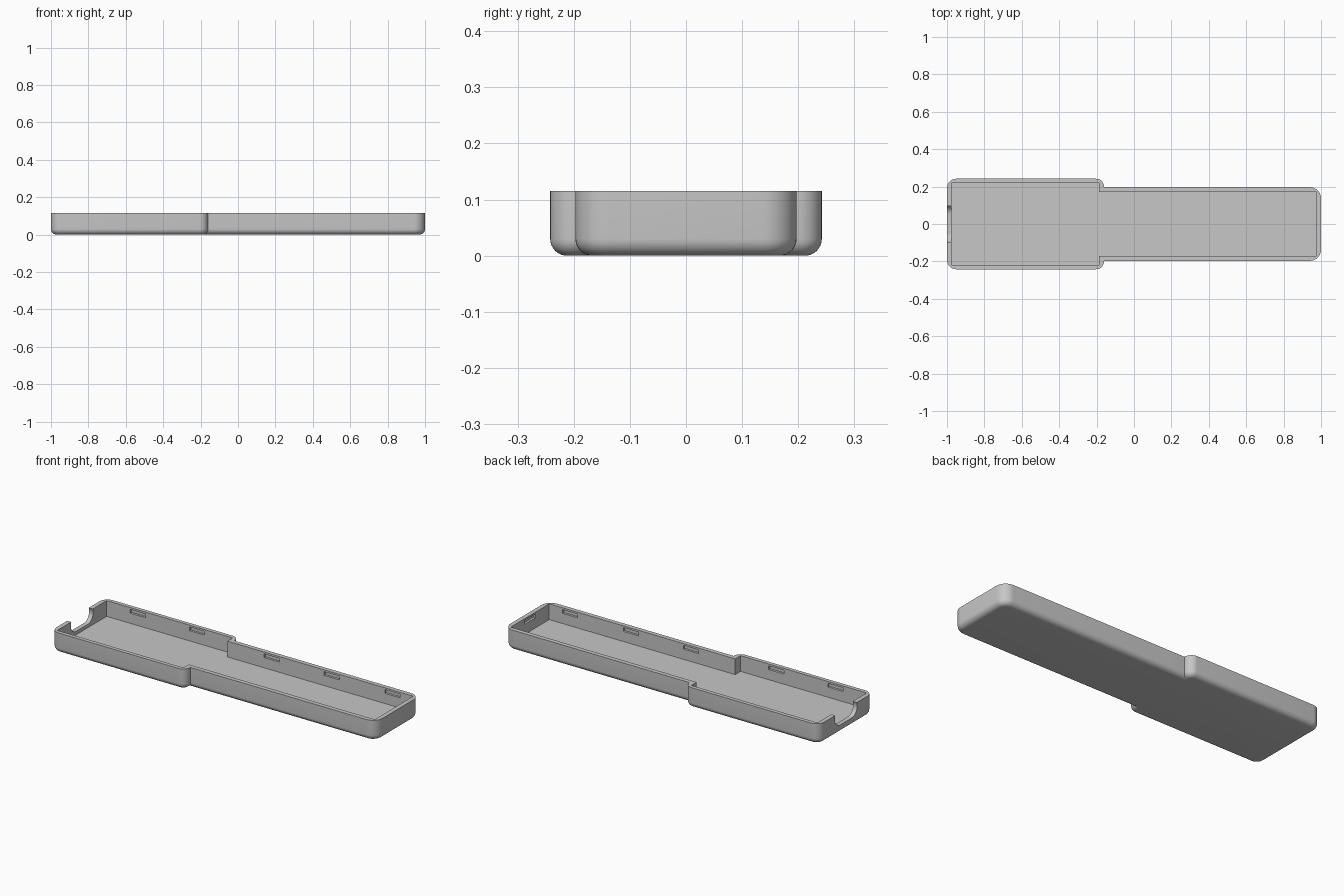
import bpy, bmesh
from math import sin, cos, pi

cube = bpy.data.objects.get("Cube")
if cube:
    bpy.data.objects.remove(cube, do_unlink=True)

HEIGHT, FLOOR, FILLET = 0.115, 0.026, 0.03
WIDE, NARROW, STEP = 0.242, 0.197, -0.16

grey = bpy.data.materials.new("plain_grey")
grey.use_nodes = True
grey.diffuse_color = (0.57, 0.57, 0.57, 1)
grey.node_tree.nodes["Principled BSDF"].inputs["Base Color"].default_value = (0.57, 0.57, 0.57, 1)


def arc(cx, cy, r, start, end, n=10):
    return [(cx + r * cos(start + (end - start) * i / n),
             cy + r * sin(start + (end - start) * i / n)) for i in range(n + 1)]


def outline(d):
    """Stepped, rounded plan of the tray, moved inward by d."""
    r_end, r_mid, r_tip = 0.05, 0.043, 0.06
    half = arc(1 - r_tip, NARROW - r_tip, r_tip - d, 0, pi / 2)
    half.append((STEP - d, NARROW - d))
    half += arc(STEP - r_mid, WIDE - r_mid, r_mid - d, 0, pi / 2)
    half += arc(-1 + r_end, WIDE - r_end, r_end - d, pi / 2, pi)
    return half + [(x, -y) for x, y in reversed(half)]


def loft(name, rings):
    """Closed solid through rings that have equal point counts."""
    bm = bmesh.new()
    loops = [[bm.verts.new(p) for p in ring] for ring in rings]
    for a, b in zip(loops, loops[1:]):
        for i in range(len(a)):
            j = (i + 1) % len(a)
            bm.faces.new((a[i], a[j], b[j], b[i]))
    bm.faces.new(loops[0][::-1])
    bm.faces.new(loops[-1])
    bmesh.ops.recalc_face_normals(bm, faces=bm.faces)
    return finish(name, bm)


def finish(name, bm):
    mesh = bpy.data.meshes.new(name)
    bm.to_mesh(mesh)
    bm.free()
    mesh.materials.append(grey)
    obj = bpy.data.objects.new(name, mesh)
    bpy.context.collection.objects.link(obj)
    return obj


def cut(target, cutter):
    cutter.hide_render = True
    mod = target.modifiers.new("cut", 'BOOLEAN')
    mod.operation, mod.solver, mod.object = 'DIFFERENCE', 'EXACT', cutter
    bpy.context.view_layer.objects.active = target
    bpy.ops.object.modifier_apply(modifier=mod.name)
    bpy.data.objects.remove(cutter, do_unlink=True)


# Outer shell with a rounded bottom edge
rings = []
for i in range(9):
    a = i / 8 * pi / 2
    d, z = FILLET * (1 - sin(a)), FILLET * (1 - cos(a))
    rings.append([(x, y, z) for x, y in outline(d)])
rings.append([(x, y, HEIGHT) for x, y in outline(0)])
tray = loft("tray", rings)

# Square-cornered cavity
IN_WIDE, IN_NARROW, IN_END, IN_STEP = 0.22, 0.172, 0.975, -0.187
half = [(IN_END, IN_NARROW), (IN_STEP, IN_NARROW), (IN_STEP, IN_WIDE), (-IN_END, IN_WIDE)]
plan = half + [(x, -y) for x, y in reversed(half)]
cut(tray, loft("cavity_cutter", [[(x, y, z) for x, y in plan] for z in (FLOOR, 0.2)]))

# Rounded cable opening in the right end wall
R, ZC, HALF = 0.05, 0.095, 0.1
slot = arc(HALF - R, ZC, R, -pi / 2, pi / 2, 20) + arc(R - HALF, ZC, R, pi / 2, 3 * pi / 2, 20)
cut(tray, loft("opening_cutter", [[(x, y, z) for y, z in slot] for x in (-1.05, -0.95)]))

# Snap recesses inside the walls
spots = [(x, s * w, 0.095, 0.024) for s in (1, -1)
         for w, xs in ((IN_WIDE, (-0.78, -0.41)), (IN_NARROW, (0.09, 0.465, 0.845))) for x in xs]
spots.append((IN_END, 0, 0.024, 0.1))
bm = bmesh.new()
for x, y, sx, sy in spots:
    box = bmesh.ops.create_cube(bm, size=1)["verts"]
    bmesh.ops.scale(bm, vec=(sx, sy, 0.021), verts=box)
    bmesh.ops.translate(bm, vec=(x, y, 0.094), verts=box)
cut(tray, finish("recess_cutter", bm))

# Smooth the rounded corners and keep the crisp edges
bpy.ops.object.select_all(action='DESELECT')
tray.select_set(True)
bpy.context.view_layer.objects.active = tray
bpy.ops.object.shade_smooth_by_angle(angle=pi / 6)
